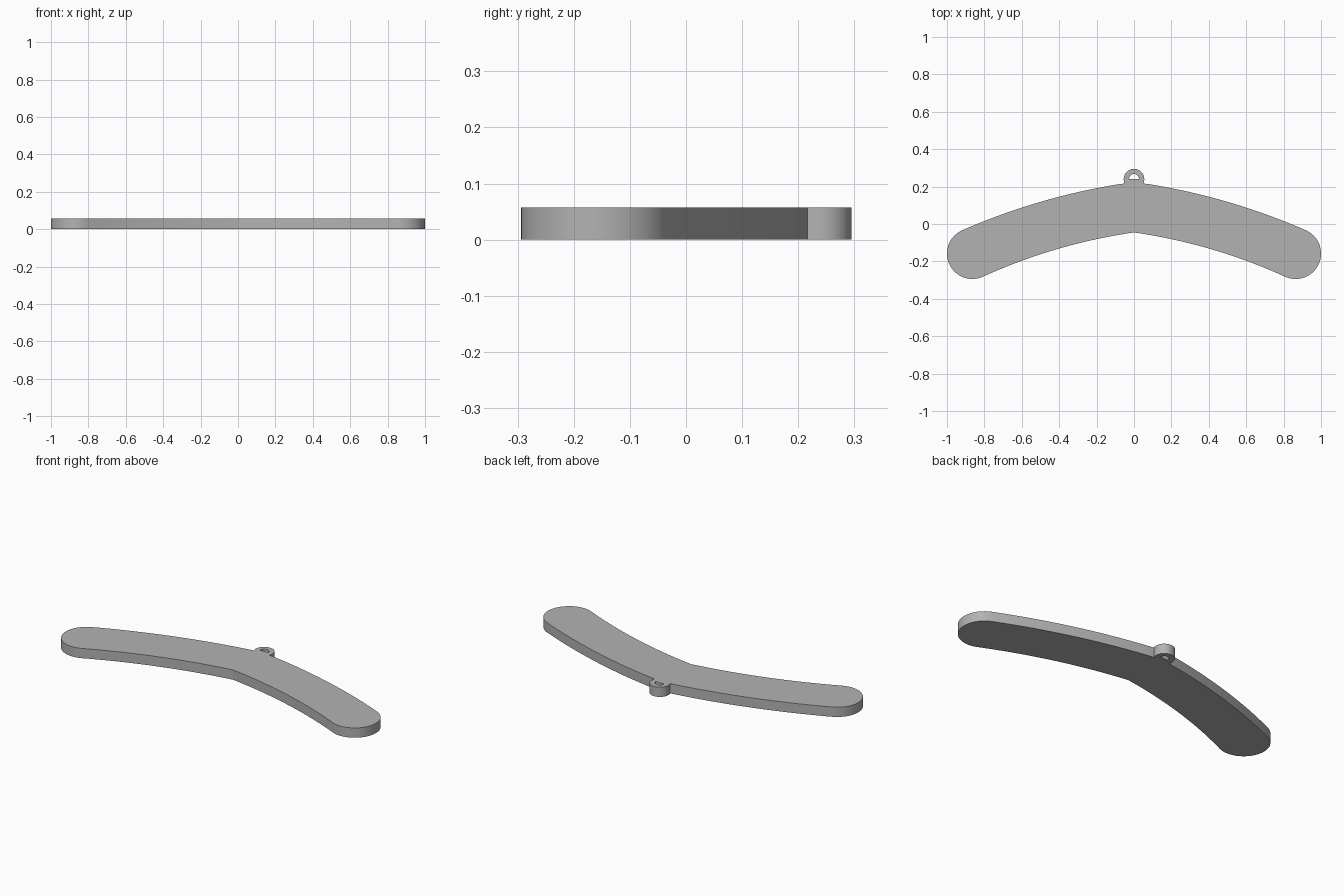
import bpy
import bmesh
from math import radians, cos, sin
from mathutils import Vector

THICK = 0.057

cube = bpy.data.objects.get("Cube")
if cube:
    bpy.data.objects.remove(cube, do_unlink=True)

grey = bpy.data.materials.new("mid grey")
grey.use_nodes = True
grey.diffuse_color = (0.45, 0.45, 0.45, 1)
grey.node_tree.nodes["Principled BSDF"].inputs["Base Color"].default_value = (0.45, 0.45, 0.45, 1)


def arc(centre, radius, start, end, steps):
    """Points along a circular arc, angles in degrees."""
    angles = [radians(start + (end - start) * i / steps) for i in range(steps + 1)]
    return [Vector((centre[0] + radius * cos(a), centre[1] + radius * sin(a))) for a in angles]


def bow(a, b, rise, steps):
    """Shallow arc from a to b, raised upward in the middle by rise."""
    a, b = Vector(a), Vector(b)
    side = Vector((-(b - a).y, (b - a).x)).normalized()
    if side.y < 0:
        side.negate()
    return [a.lerp(b, i / steps) + side * rise * 4 * (i / steps) * (1 - i / steps)
            for i in range(steps + 1)]


# Left half of the outline: lower edge, round arm tip, upper edge, eyelet
eye = (0, 0.24)
tip = arc((0.864, -0.158), 0.136, -114, 66, 36)
lower = bow((0, -0.045), tip[0], 0.03, 24)
upper = [p for p in bow(tip[-1], (0, 0.225), 0.033, 24) if p.x > 0.055]
ring = arc(eye, 0.055, -25, 90, 22)
half = lower[:-1] + tip + upper[1:] + ring
outline = half + [Vector((-p.x, p.y)) for p in reversed(half[1:-1])]

# Half-round hole of the eyelet
hole = arc(eye, 0.027, 0, 180, 24)

# Filled and extruded plate
curve = bpy.data.curves.new("arched_bar", "CURVE")
curve.dimensions = "2D"
curve.fill_mode = "BOTH"
curve.extrude = THICK / 2
for points in (outline, hole):
    spline = curve.splines.new("POLY")
    spline.points.add(len(points) - 1)
    for sp, p in zip(spline.points, points):
        sp.co = (p.x, p.y, 0, 1)
    spline.use_cyclic_u = True
bar = bpy.data.objects.new("arched_bar_with_eyelet", curve)
bpy.context.collection.objects.link(bar)
bpy.ops.object.select_all(action="DESELECT")
bar.select_set(True)
bpy.context.view_layer.objects.active = bar
bpy.ops.object.convert(target="MESH")
bar = bpy.context.object

# Weld the caps to the walls and stand the plate on the ground
bm = bmesh.new()
bm.from_mesh(bar.data)
bmesh.ops.remove_doubles(bm, verts=bm.verts, dist=0.0001)
bmesh.ops.recalc_face_normals(bm, faces=bm.faces)
bmesh.ops.translate(bm, verts=bm.verts, vec=(0, 0, THICK / 2))
bm.to_mesh(bar.data)
bm.free()
bar.data.materials.clear()
bar.data.materials.append(grey)
bpy.ops.object.shade_smooth_by_angle(angle=radians(12))
